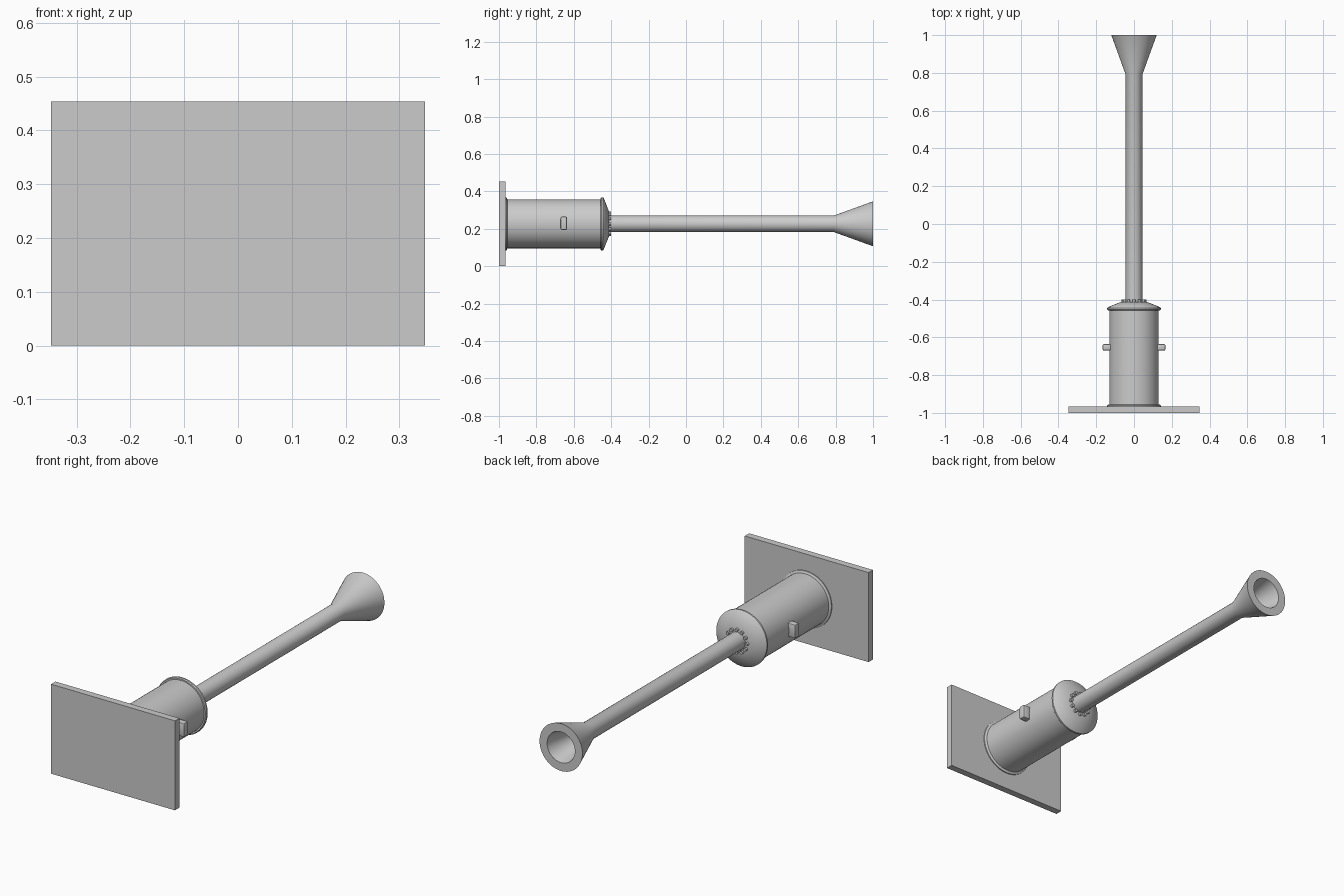
import bpy, bmesh, math
from mathutils import Matrix, Vector

if "Cube" in bpy.data.objects:
    bpy.data.objects.remove(bpy.data.objects["Cube"])

AXIS_Z = 0.227
grey = bpy.data.materials.new("plain grey")
grey.use_nodes = True
grey.diffuse_color = (0.6, 0.6, 0.6, 1)
grey.node_tree.nodes["Principled BSDF"].inputs["Base Color"].default_value = (0.6, 0.6, 0.6, 1)


def finish(name, bm, smooth=True):
    bmesh.ops.recalc_face_normals(bm, faces=bm.faces)
    mesh = bpy.data.meshes.new(name)
    bm.to_mesh(mesh)
    bm.free()
    mesh.materials.append(grey)
    obj = bpy.data.objects.new(name, mesh)
    bpy.context.collection.objects.link(obj)
    if smooth:
        bpy.ops.object.select_all(action='DESELECT')
        obj.select_set(True)
        bpy.context.view_layer.objects.active = obj
        bpy.ops.object.shade_smooth_by_angle(angle=math.radians(30))
    return obj


def lathe(name, profile, sides=64):
    """Spin (radius, y) points around the long axis."""
    bm = bmesh.new()
    verts = [bm.verts.new((r, y, AXIS_Z)) for r, y in profile]
    edges = [bm.edges.new(pair) for pair in zip(verts, verts[1:])]
    bmesh.ops.spin(bm, geom=verts + edges, cent=(0, 0, AXIS_Z), axis=(0, 1, 0),
                   angle=math.tau, steps=sides)
    bmesh.ops.remove_doubles(bm, verts=bm.verts, dist=1e-5)
    return finish(name, bm)


def box(name, centre, size, bevel=0):
    bm = bmesh.new()
    bmesh.ops.create_cube(bm, size=1, matrix=Matrix.LocRotScale(Vector(centre), None, Vector(size)))
    if bevel:
        bmesh.ops.bevel(bm, geom=bm.edges[:], offset=bevel, segments=2, affect='EDGES', profile=0.5)
    return finish(name, bm, smooth=bool(bevel))


# Mounting plate
box("mounting_plate", (0, -0.9825, AXIS_Z), (0.694, 0.035, 0.453))

# Drum with a small fillet where it meets the plate
lathe("drum", [(0, -0.966), (0.142, -0.966), (0.142, -0.96), (0.137, -0.957),
               (0.131, -0.955), (0.131, -0.45), (0, -0.45)])

# Rounded rim and sloping end cap
lathe("end_cap", [(0, -0.457), (0.138, -0.457), (0.142, -0.453), (0.142, -0.445),
                  (0.138, -0.44), (0.067, -0.412), (0, -0.412)])

# Long pipe with a hollow flared mouth
lathe("pipe_and_horn", [(0, -0.42), (0.044, -0.42), (0.044, 0.79), (0.12, 1.0),
                        (0.078, 1.0), (0.03, 0.79), (0, 0.79)])

# Ring of bolts around the pipe base
bm = bmesh.new()
BOLTS = 12
for i in range(BOLTS):
    a = math.tau * i / BOLTS
    place = Matrix.Translation((0.057 * math.cos(a), -0.408, AXIS_Z + 0.057 * math.sin(a)))
    bmesh.ops.create_cone(bm, cap_ends=True, segments=16, radius1=0.008, radius2=0.008,
                          depth=0.016, matrix=place @ Matrix.Rotation(math.pi / 2, 4, 'X'))
finish("bolt_ring", bm)

# Side lugs
for side, sign in (("left", 1), ("right", -1)):
    box(side + "_lug", (sign * 0.143, -0.653, 0.23), (0.046, 0.034, 0.07), bevel=0.006)
